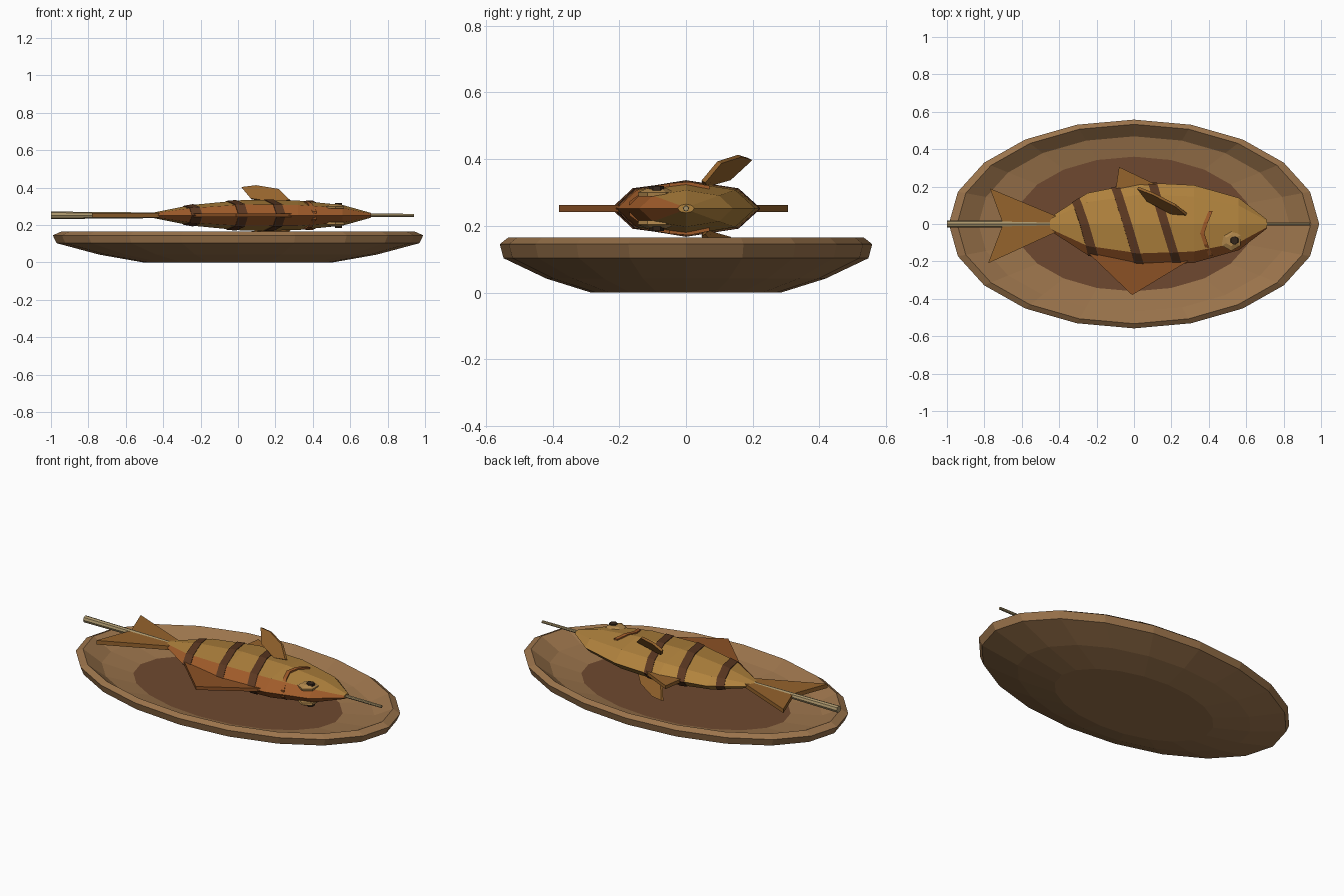
import bpy, bmesh, math
from mathutils import Vector

if "Cube" in bpy.data.objects:
    bpy.data.objects.remove(bpy.data.objects["Cube"])

ZC = 0.252  # mid height of the fish


def material(name, rgb):
    m = bpy.data.materials.new(name)
    m.diffuse_color = (*[c ** 2.2 for c in rgb], 1)
    m.use_nodes = True
    m.node_tree.nodes["Principled BSDF"].inputs["Base Color"].default_value = m.diffuse_color
    return m


WOOD = material("plate_wood", (0.60, 0.45, 0.30))
WELL = material("plate_well", (0.43, 0.29, 0.20))
BACK = material("fish_back", (0.69, 0.51, 0.25))
BELLY = material("fish_belly", (0.62, 0.36, 0.18))
CHAR = material("char", (0.36, 0.23, 0.15))
FIN = material("fin", (0.58, 0.39, 0.19))
BELLYFIN = material("belly_fin", (0.54, 0.32, 0.16))
STICK = material("stick", (0.66, 0.58, 0.42))
EYE = material("eye", (0.68, 0.52, 0.30))
DARK = material("pupil", (0.22, 0.17, 0.13))


def finish(bm, name, *mats):
    bmesh.ops.recalc_face_normals(bm, faces=bm.faces)
    me = bpy.data.meshes.new(name)
    bm.to_mesh(me)
    bm.free()
    for m in mats:
        me.materials.append(m)
    ob = bpy.data.objects.new(name, me)
    bpy.context.collection.objects.link(ob)
    return ob


def loft(rings):
    """Skin a list of equal point rings and cap both ends."""
    bm = bmesh.new()
    vs = [[bm.verts.new(p) for p in r] for r in rings]
    n = len(vs[0])
    for a, b in zip(vs, vs[1:]):
        for i in range(n):
            bm.faces.new((a[i], a[(i + 1) % n], b[(i + 1) % n], b[i]))
    bm.faces.new(vs[0])
    bm.faces.new(vs[-1])
    return bm


def slab(name, pts, offset, mat):
    """Flat outline given thickness along +-offset."""
    o = Vector(offset)
    return finish(loft([[Vector(p) - o for p in pts], [Vector(p) + o for p in pts]]), name, mat)


def mirrored(p, s):
    return (p[0], p[1], ZC + s * p[2])


# Plate: 20-sided oval dish
profile = [(0.51, 0), (0.75, 0.042), (0.98, 0.103), (1.0, 0.145), (0.955, 0.165),
           (0.84, 0.105), (0.645, 0.08)]
rings = [[(0.99 * r * math.cos(k * math.pi / 10), 0.558 * r * math.sin(k * math.pi / 10), z)
          for k in range(20)] for r, z in profile]
bm = loft(rings)
bm.faces.ensure_lookup_table()
bm.faces[-1].material_index = 1
finish(bm, "plate", WOOD, WELL)

# Fish body: octagonal sections (x, half width, half height)
stations = [(-0.45, 0.035, 0.015), (-0.25, 0.165, 0.055), (0.03, 0.222, 0.082),
            (0.32, 0.208, 0.079), (0.56, 0.14, 0.055), (0.71, 0.025, 0.013)]


def section(x):
    for a, b in zip(stations, stations[1:]):
        if x <= b[0]:
            t = max(0, (x - a[0]) / (b[0] - a[0]))
            return a[1] + t * (b[1] - a[1]), a[2] + t * (b[2] - a[2])
    return stations[-1][1:]


def surface(x, y):
    """Height of the body skin above its mid plane."""
    w, h = section(x)
    t = min(abs(y) / w, 1)
    return h * (1 - 0.293 * t / 0.707) if t < 0.707 else h * 0.707 * (1 - t) / 0.293


def octagon(x, slant=0, grow=0):
    pts = []
    for k in range(8):
        c, s = math.cos(k * math.pi / 4), math.sin(k * math.pi / 4)
        w, h = section(x)
        xx = x - slant * (w * c)
        w, h = section(xx)
        pts.append((xx, (w + grow) * c, ZC + (h + grow) * s))
    return pts


bm = loft([octagon(s[0]) for s in stations])
for f in bm.faces:
    c = f.calc_center_median()
    w = section(c.x)[0]
    if c.y < -0.6 * w:
        f.material_index = 1
finish(bm, "fish_body", BACK, BELLY)

# Grill stripes: slanted bands around the body
for i, x in enumerate((-0.265, -0.035, 0.165)):
    finish(loft([octagon(x + d, 0.31, 0.004) for d in (-0.024, 0.024)]), f"grill_stripe_{i + 1}", CHAR)

# Tail and edge fins
up = (0, 0, 0.01)
slab("tail_fin", [(-0.41, 0.04, ZC), (-0.77, 0.19, ZC), (-0.70, 0, ZC), (-0.78, -0.21, ZC),
                  (-0.41, -0.04, ZC)], (0, 0, 0.012), FIN)
slab("belly_fin", [(-0.25, -0.15, ZC), (-0.01, -0.38, ZC), (0.32, -0.18, ZC)], up, BELLYFIN)
slab("back_fin", [(-0.10, 0.17, ZC), (-0.08, 0.305, ZC), (0.14, 0.20, ZC)], up, FIN)

# Parts found on both cheeks
fin = [(0.02, 0.193, 0.148), (0.10, 0.162, 0.158), (0.22, 0.10, 0.138), (0.28, 0.052, 0.08),
       (0.20, 0.058, 0.068), (0.07, 0.128, 0.088)]
for side, s in (("upper", 1), ("lower", -1)):
    slab(side + "_side_fin", [mirrored(p, s) for p in fin], (0.003, 0.006, -0.003 * s), FIN)

    # Gill: bent strip lying on the skin
    rings = []
    for x, y in ((0.41, 0.07), (0.385, 0.01), (0.365, -0.05), (0.385, -0.11), (0.41, -0.17)):
        z = surface(x, y)
        rings.append([mirrored((x + dx, y, z + dz), s) for dx, dz in
                      ((-0.011, -0.008), (0.011, -0.008), (0.011, 0.009), (-0.011, 0.009))])
    finish(loft(rings), side + "_gill", BELLY)

    # Eye and pupil: stacked hexagonal discs
    for name, x, mat, levels in (
            ("_eye", 0.52, EYE, ((0.054, 0.036), (0.056, 0.048), (0.03, 0.06))),
            ("_pupil", 0.537, DARK, ((0.024, 0.05), (0.022, 0.067)))):
        finish(loft([[mirrored((x + r * math.sin(k * math.pi / 3), -0.088 + r * math.cos(k * math.pi / 3), z), s)
                      for k in range(6)] for r, z in levels]), side + name, mat)

# Skewer: tapered stick through the fish
finish(loft([[(x, r * math.cos(k * math.pi / 4), ZC + r * math.sin(k * math.pi / 4)) for k in range(8)]
             for x, r in ((-1.0, 0.02), (-0.42, 0.015), (0.94, 0.008))]), "skewer", STICK)
